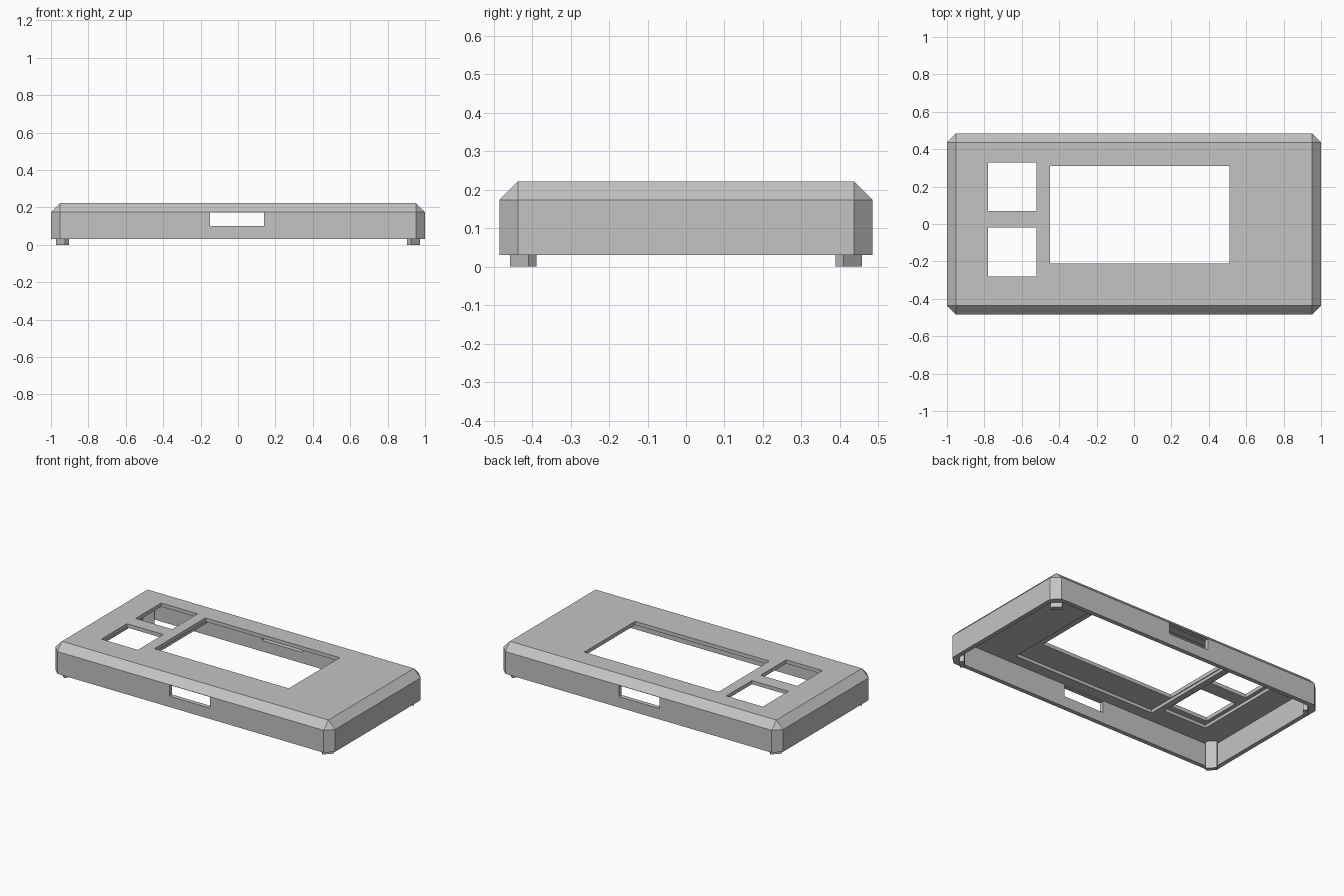
import bpy
import bmesh

if "Cube" in bpy.data.objects:
    bpy.data.objects.remove(bpy.data.objects["Cube"], do_unlink=True)

HX, HY = 1.0, 0.485           # outer half sizes
BEVEL, WALL = 0.048, 0.028
Z_RIM, Z_TOP = 0.03, 0.222    # lower rim and top face
Z_CEIL, Z_RECESS = 0.178, 0.198

grey = bpy.data.materials.new("light_grey_plastic")
grey.use_nodes = True
colour = (0.55, 0.55, 0.55, 1)
grey.diffuse_color = colour
grey.node_tree.nodes["Principled BSDF"].inputs["Base Color"].default_value = colour


def hull(name, points):
    """Convex solid around the given points."""
    bm = bmesh.new()
    for p in points:
        bm.verts.new(p)
    bmesh.ops.convex_hull(bm, input=bm.verts)
    bmesh.ops.dissolve_limit(bm, angle_limit=0.01, verts=bm.verts, edges=bm.edges)
    bmesh.ops.recalc_face_normals(bm, faces=bm.faces)
    mesh = bpy.data.meshes.new(name)
    bm.to_mesh(mesh)
    bm.free()
    mesh.materials.append(grey)
    obj = bpy.data.objects.new(name, mesh)
    bpy.context.collection.objects.link(obj)
    return obj


def box(name, x0, x1, y0, y1, z0, z1):
    return hull(name, [(x, y, z) for x in (x0, x1) for y in (y0, y1) for z in (z0, z1)])


def octagon(hx, hy, cut, z):
    """Rectangle with clipped corners."""
    return [(sx * (hx - a), sy * (hy - b), z) for sx in (-1, 1) for sy in (-1, 1)
            for a, b in ((0, cut), (cut, 0))]


def carve(target, cutter):
    cutter.hide_render = True
    mod = target.modifiers.new("cut", "BOOLEAN")
    mod.operation, mod.solver, mod.object = "DIFFERENCE", "EXACT", cutter
    bpy.context.view_layer.objects.active = target
    bpy.ops.object.modifier_apply(modifier=mod.name)
    bpy.data.objects.remove(cutter, do_unlink=True)


# Outer shell with bevelled top
top = [(sx * (HX - BEVEL), sy * (HY - BEVEL), Z_TOP) for sx in (-1, 1) for sy in (-1, 1)]
shell = hull("case_shell", octagon(HX, HY, BEVEL, Z_RIM)
             + octagon(HX, HY, BEVEL, Z_TOP - BEVEL) + top)

# Hollow inside
ix, iy = HX - WALL, HY - WALL
carve(shell, hull("cavity", octagon(ix, iy, BEVEL, -0.1) + octagon(ix, iy, BEVEL, Z_CEIL)))

# Shallow recesses under the screen and the key windows
carve(shell, box("screen_recess", -0.455, 0.565, -0.385, 0.4, 0.1, Z_RECESS))
carve(shell, box("key_recess", -0.805, -0.495, -0.32, 0.37, 0.1, Z_RECESS))

# Screen window and two key windows
carve(shell, box("screen_window", -0.45, 0.51, -0.21, 0.31, 0.15, 0.3))
for y in (-0.28, 0.07):
    carve(shell, box("key_window", -0.78, -0.52, y, y + 0.26, 0.15, 0.3))

# Slots through the front and back walls
carve(shell, box("wall_slot", -0.15, 0.14, -0.6, 0.6, 0.1, 0.172))

# Diagonal corner tabs that stand below the rim
DEPTH = 0.02
for sx, side in ((-1, "right"), (1, "left")):
    for sy, end in ((-1, "front"), (1, "back")):
        outline = [(ix - a - d, iy - b - d) for d in (0, DEPTH)
                   for a, b in ((0, BEVEL), (BEVEL, 0))]
        hull(f"{end}_{side}_corner_tab",
             [(sx * x, sy * y, z) for x, y in outline for z in (0, Z_CEIL)])
